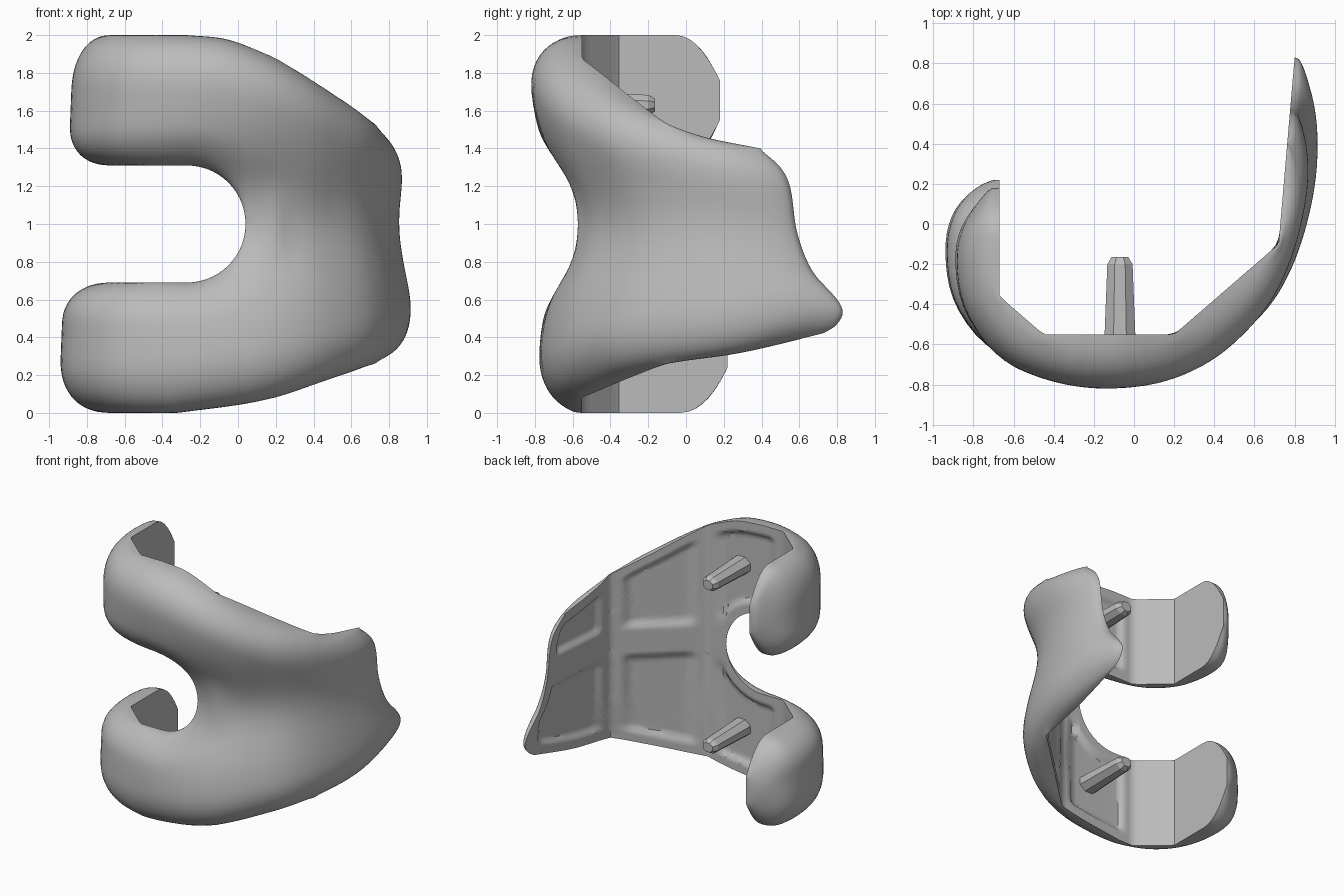
import bpy, bmesh, math
from mathutils import Vector

if "Cube" in bpy.data.objects:
    bpy.data.objects.remove(bpy.data.objects["Cube"])

metal = bpy.data.materials.new("satin grey metal")
metal.use_nodes = True
grey = (0.5, 0.5, 0.5, 1)
metal.diffuse_color = grey
metal.node_tree.nodes["Principled BSDF"].inputs["Base Color"].default_value = grey

# Plan curves: flat-sided inner cut and rounded outer surface, by length along the inner cut
INNER = [(0, -.67, .22), (.58, -.67, -.36), (.87, -.45, -.55),
         (1.52, .2, -.55), (2.21, .72, -.1), (3.14, .8, .83)]
OUTER = [(0, -.82, .22), (.2, -.89, .03), (.4, -.91, -.19), (.58, -.87, -.4),
         (.73, -.75, -.59), (.87, -.58, -.71), (1.1, -.27, -.795), (1.35, .05, -.795),
         (1.52, .27, -.74), (1.75, .49, -.62), (2, .7, -.42), (2.21, .83, -.17),
         (2.5, .92, .18), (2.8, .935, .48), (3.14, .9, .83)]
# Edge heights, front flange end, and depth of the central groove
TOP = [(1.05, 2), (1.25, 1.98), (1.42, 1.92), (1.65, 1.81), (1.92, 1.67),
       (2.21, 1.53), (2.41, 1.46), (2.7, 1.4), (3.14, 1.3)]
BOTTOM = [(1, 0), (1.42, .06), (1.92, .19), (2.21, .26), (2.61, .32), (3.03, .42), (3.14, .45)]
END = [(.3, 2.9), (.41, 3.02), (.46, 3.1), (.53, 3.14), (.6, 3.11), (.75, 2.98),
       (.95, 2.9), (1.2, 2.86), (1.3, 2.81), (1.39, 2.71)]
GROOVE = [(.6, 0), (1, .6), (1.35, .9), (1.75, .65), (2.5, .45), (3.14, .4)]
LENGTH, NOTCH_S, NOTCH_R = 3.14, 1.05, .31
TIP = NOTCH_S + NOTCH_R


def sample(table, s, smooth=False):
    """Interpolate a table, linearly or as a smooth curve."""
    s = min(max(s, table[0][0]), table[-1][0])
    i = next((k for k in range(len(table) - 2) if s <= table[k + 1][0]), len(table) - 2)
    p, q = table[i], table[i + 1]
    h = q[0] - p[0]
    t = (s - p[0]) / h
    out = []
    for c in range(1, len(p)):
        if not smooth:
            out.append(p[c] + (q[c] - p[c]) * t)
            continue
        a, b = table[max(i - 1, 0)], table[min(i + 2, len(table) - 1)]
        m0 = (q[c] - a[c]) / (q[0] - a[0]) * h
        m1 = (b[c] - p[c]) / (b[0] - p[0]) * h
        out.append((2*t**3 - 3*t*t + 1) * p[c] + (t**3 - 2*t*t + t) * m0
                   + (3*t*t - 2*t**3) * q[c] + (t**3 - t*t) * m1)
    return out if len(out) > 1 else out[0]


def rounded(d, r):
    t = 1 - min(max(d, 0) / r, 1)
    return (1 - t ** 2.3) ** (1 / 2.3)


def step(x, a, b):
    t = min(max((x - a) / (b - a), 0), 1)
    return t * t * (3 - 2 * t)


def edges(s, side):
    """Outer and notch edge heights of the upper (1) or lower (-1) half."""
    shrink = .24 * max(1 - s / .26, 0) ** 2.2
    a = sample(TOP if side > 0 else BOTTOM, s, True) - side * shrink
    across = max(s - NOTCH_S, 0)
    b = 1 + side * (math.sqrt(max(NOTCH_R ** 2 - across ** 2, 0)) + shrink)
    return a, b


def pocket(s, z, d):
    """Depth of the shallow recesses on the cut faces."""
    k = step(d, .07, .11) * step(abs(z - 1), .1, .15)
    inside = 0
    for lo, hi in ((.95, 1.45), (1.6, 2.12), (2.3, 3.0)):
        inside += step(s, lo, lo + .05) * (1 - step(s, hi - .05, hi))
    return .03 * k * inside


def softened(s, z):
    """Inner cut with its corners averaged away, as a base for the outer surface."""
    reach = max(min(.24, s, LENGTH - s), 0)
    total = Vector((0, 0, 0))
    for k in range(-3, 4):
        total += Vector((*sample(INNER, s + reach * k / 3), z))
    return total / 7


def shell_points(base, v, side):
    s = base
    for _ in range(10):
        a, b = edges(s, side)
        z = a + (b - a) * v
        if base > TIP:
            s = TIP + (base - TIP) * (sample(END, z, True) - TIP) / (LENGTH - TIP)
    d_edge = abs(z - a)
    d_notch = abs(b - z) if s <= NOTCH_S else math.hypot(s - NOTCH_S, z - 1) - NOTCH_R
    d_end = sample(END, z, True) - s if base < LENGTH else 0
    f = rounded(d_edge, .3) * rounded(d_notch, .22) * rounded(s, .35) * rounded(d_end, .4)
    f *= 1 - sample(GROOVE, s, True) * math.exp(-((z - 1) / .38) ** 2)
    inner = Vector((*sample(INNER, s), z))
    outer = Vector((*sample(OUTER, s, True), z))
    rear = 1 - step(s, .6, 1.2)
    outer += Vector((.04 * rear, -.03, 0)) * (z - 1)
    if side > 0:
        lift = .04 * (1 - step(s, 0, .5))
        inner.y -= lift
        outer.y -= lift
    direction = outer - inner
    rim = min(d_edge, d_notch, s, d_end)
    sunk = min(pocket(s, z, rim) / direction.length, f * .6)
    root = inner.lerp(softened(s, z), step(f, 0, .5))
    return root.lerp(outer, f), inner + direction * sunk


def ease(n):
    return [(1 - math.cos(math.pi * i / n)) / 2 for i in range(n + 1)]


def finish(name, bm, angle):
    bmesh.ops.recalc_face_normals(bm, faces=bm.faces)
    mesh = bpy.data.meshes.new(name)
    bm.to_mesh(mesh)
    bm.free()
    ob = bpy.data.objects.new(name, mesh)
    bpy.context.collection.objects.link(ob)
    mesh.materials.append(metal)
    bpy.ops.object.select_all(action="DESELECT")
    ob.select_set(True)
    bpy.context.view_layer.objects.active = ob
    bpy.ops.object.shade_smooth_by_angle(angle=math.radians(angle))


# Curved shell: two rounded arms joining into one front flange
columns = [NOTCH_S * t for t in ease(34)]
columns += [NOTCH_S + NOTCH_R * math.sin(math.pi / 2 * i / 14) for i in range(1, 15)]
columns += [TIP + (LENGTH - TIP) * (1 - (1 - i / 50) ** 1.3) for i in range(1, 51)]
rows = ease(34)
bm = bmesh.new()
for side in (-1, 1):
    grid = [[[bm.verts.new(p) for p in shell_points(s, v, side)] for v in rows] for s in columns]
    for i in range(len(columns) - 1):
        for j in range(len(rows) - 1):
            for layer in (0, 1):
                bm.faces.new([grid[x][y][layer] for x, y in
                              ((i, j), (i + 1, j), (i + 1, j + 1), (i, j + 1))])
bmesh.ops.remove_doubles(bm, verts=bm.verts, dist=.0004)
finish("curved_shell", bm, 40)

# Fixing pegs: tapered octagonal posts with chamfered tips
for name, z in (("upper_peg", 1.63), ("lower_peg", .37)):
    bm = bmesh.new()
    rings = []
    for y, r in ((-.6, .085), (-.2, .068), (-.165, .045)):
        rings.append([bm.verts.new((-.07 + r * math.cos(a), y, z + .85 * r * math.sin(a)))
                      for a in [math.tau * (i + .5) / 8 for i in range(8)]])
    for low, high in zip(rings, rings[1:]):
        for i in range(8):
            k = (i + 1) % 8
            bm.faces.new((low[i], low[k], high[k], high[i]))
    bm.faces.new(rings[0])
    bm.faces.new(rings[-1])
    finish(name, bm, 25)
